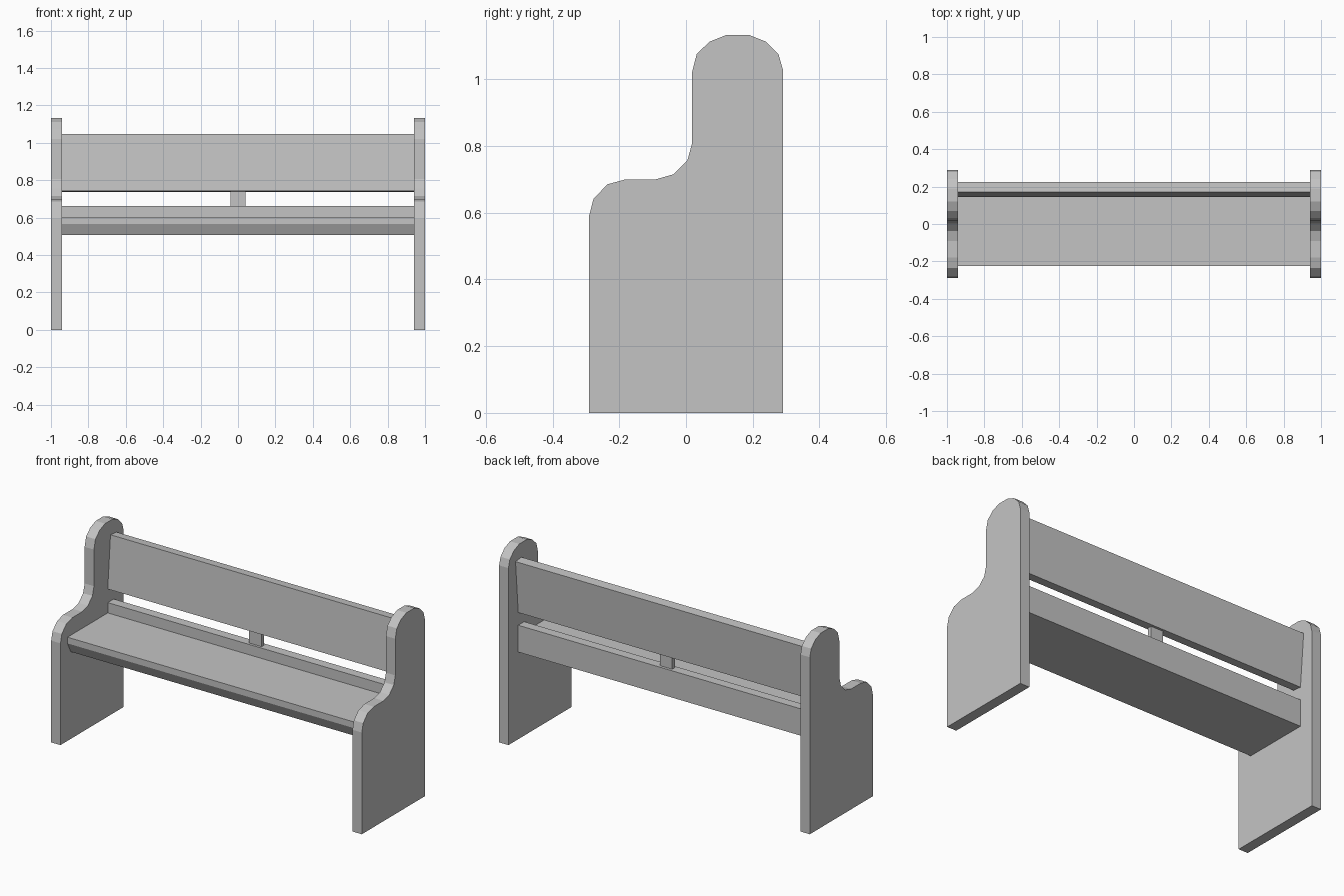
import bpy

grey = bpy.data.materials.new("plain grey")
grey.diffuse_color = (0.55, 0.55, 0.55, 1.0)


def extrude_x(name, profile, x0, x1):
    """Solid made by sweeping a closed (y, z) profile from x0 to x1."""
    n = len(profile)
    verts = [(x, y, z) for x in (x0, x1) for y, z in profile]
    faces = [tuple(reversed(range(n))), tuple(range(n, 2 * n))]
    faces += [(i, (i + 1) % n, (i + 1) % n + n, i + n) for i in range(n)]
    mesh = bpy.data.meshes.new(name)
    mesh.from_pydata(verts, [], faces)
    mesh.materials.append(grey)
    obj = bpy.data.objects.new(name, mesh)
    bpy.context.collection.objects.link(obj)
    return obj


# End panels: upright with rounded top and S-curved armrest
end_profile = [
    (-0.29, 0), (0.29, 0), (0.29, 1.03), (0.277, 1.075), (0.24, 1.112),
    (0.19, 1.132), (0.12, 1.132), (0.07, 1.112), (0.032, 1.075), (0.018, 1.02),
    (0.018, 0.807), (0.004, 0.756), (-0.037, 0.715), (-0.09, 0.70),
    (-0.18, 0.70), (-0.235, 0.685), (-0.277, 0.642), (-0.29, 0.592),
]
extrude_x("left_end_panel", end_profile, -1.0, -0.94)
extrude_x("right_end_panel", end_profile, 0.94, 1.0)

# Seat with a chamfered front underside
extrude_x("seat", [(-0.195, 0.507), (0.145, 0.507), (0.145, 0.603),
                   (-0.225, 0.603), (-0.225, 0.567)], -0.94, 0.94)

# Rail behind the seat
extrude_x("rear_rail", [(0.145, 0.507), (0.20, 0.507), (0.20, 0.663),
                        (0.145, 0.663)], -0.94, 0.94)

# Leaning backrest board
extrude_x("backrest", [(0.145, 0.742), (0.20, 0.737), (0.225, 1.043),
                       (0.17, 1.048)], -0.94, 0.94)

# Small centre block between rail and backrest
extrude_x("centre_block", [(0.16, 0.655), (0.184, 0.655), (0.184, 0.75),
                           (0.16, 0.75)], -0.04, 0.04)
